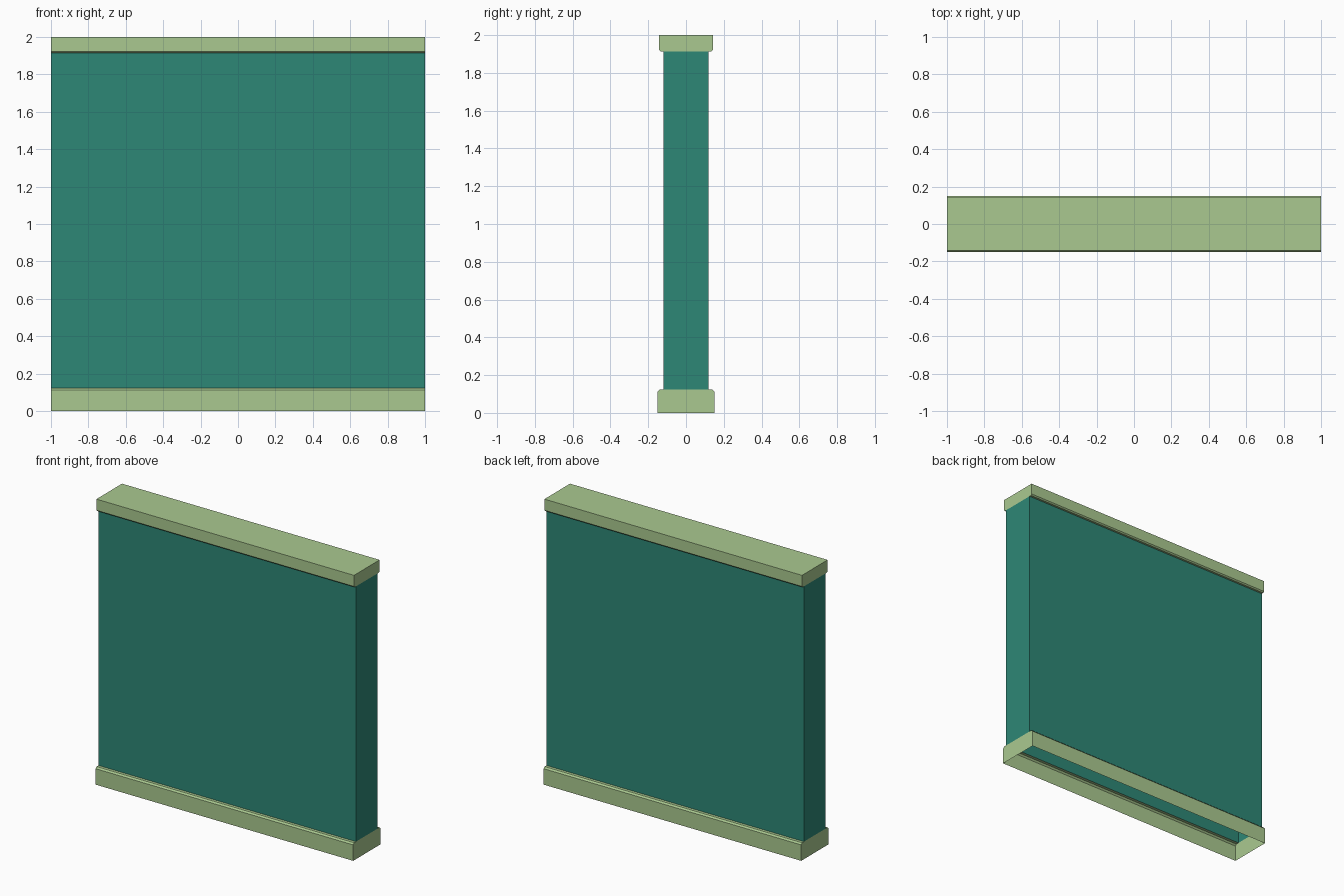
import bpy
import bmesh

if "Cube" in bpy.data.objects:
    bpy.data.objects.remove(bpy.data.objects["Cube"])


def material(name, rgb):
    m = bpy.data.materials.new(name)
    m.diffuse_color = (*rgb, 1.0)
    m.use_nodes = True
    m.node_tree.nodes["Principled BSDF"].inputs["Base Color"].default_value = m.diffuse_color
    return m


green = material("pale_green", (0.402, 0.584, 0.279))
teal = material("teal", (0.027, 0.242, 0.181))

HALF_LENGTH = 1.0
WALL = 0.12  # half thickness of the panel


def shell(name, half, mat, closed_top=False):
    """Mirror a (y, z) half profile, run it along x and close both ends.
    The underside stays open; the top is closed on request."""
    n = len(half)
    profile = half + [(-y, z) for y, z in reversed(half)]
    bm = bmesh.new()
    left, right = ([bm.verts.new((x, y, z)) for y, z in profile]
                   for x in (-HALF_LENGTH, HALF_LENGTH))
    for i in range(len(profile) - 1):
        if i == n - 1 and not closed_top:
            continue
        bm.faces.new((left[i], left[i + 1], right[i + 1], right[i]))
    bm.faces.new(right)
    bm.faces.new(list(reversed(left)))
    mesh = bpy.data.meshes.new(name)
    bm.to_mesh(mesh)
    bm.free()
    mesh.materials.append(mat)
    obj = bpy.data.objects.new(name, mesh)
    bpy.context.collection.objects.link(obj)
    return obj


# Base skirting with bevelled upper edges, hollow underneath
shell("base_skirting",
      [(0.151, 0), (0.151, 0.112), (0.141, 0.123), (WALL, 0.123)], green)

# Main wall panel
shell("wall_panel", [(WALL, 0.123), (WALL, 1.914)], teal)

# Top cap with bevelled lower edges
shell("top_cap",
      [(WALL, 1.914), (0.134, 1.914), (0.142, 1.922), (0.142, 2.0)],
      green, closed_top=True)
